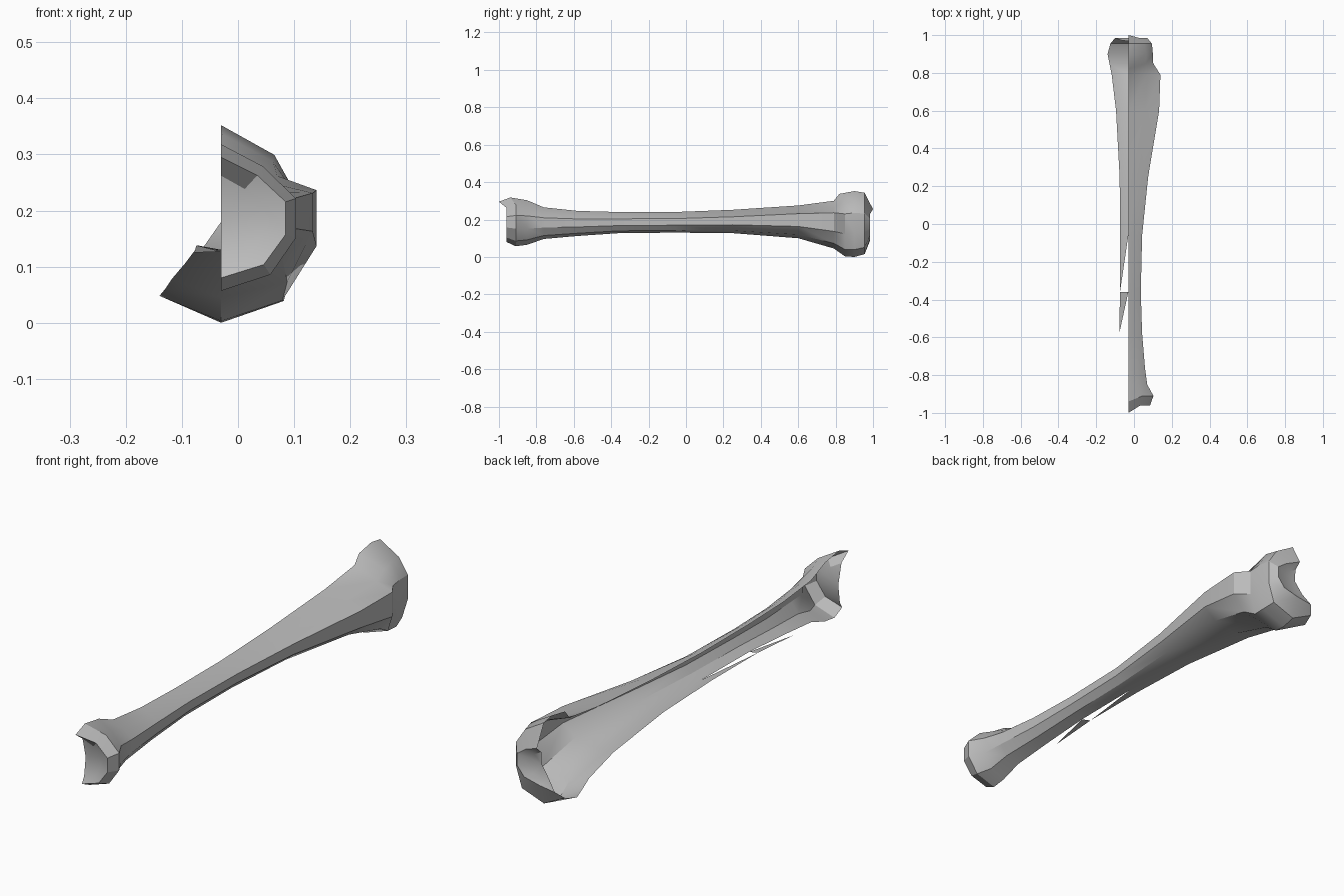
import bpy
import bmesh
import math

if "Cube" in bpy.data.objects:
    bpy.data.objects.remove(bpy.data.objects["Cube"], do_unlink=True)

CUT_X = -0.03   # plane along which the bone is split open

# Stations: y, half width, bottom, top, shoulder fullness, crease height, crest shift in y
STATIONS = [
    (-0.945, 0.075, 0.105, 0.262, 1, 0.64, -0.01),
    (-0.96, 0.115, 0.08, 0.295, 1, 0.63, -0.04),
    (-0.91, 0.133, 0.057, 0.318, 1, 0.63, -0.03),
    (-0.85, 0.10, 0.065, 0.303, 1, 0.65, 0),
    (-0.76, 0.088, 0.096, 0.265, 1, 0.67, 0),
    (-0.58, 0.073, 0.112, 0.246, 1, 0.68, 0),
    (-0.36, 0.066, 0.127, 0.24, 1, 0.68, 0),
    (-0.06, 0.073, 0.13, 0.24, 1, 0.68, 0),
    (0.25, 0.105, 0.127, 0.252, 1, 0.70, 0),
    (0.60, 0.163, 0.10, 0.275, 1, 0.75, 0),
    (0.79, 0.17, 0.045, 0.300, 1.05, 0.75, 0),
    (0.85, 0.132, 0.003, 0.337, 1.25, 0.68, -0.03),
    (0.90, 0.13, 0.0, 0.352, 1.3, 0.67, 0),
    (0.955, 0.125, 0.015, 0.343, 1.2, 0.66, 0),
    (0.985, 0.10, 0.10, 0.255, 1.05, 0.66, 0.015),
    (0.972, 0.055, 0.12, 0.23, 1, 0.66, 0),
]

# Outer edge (x, z) of the broken flap under the left side, from this station backward
FLAP_START = 5
FLAP = [(-0.078, 0.125), (-0.074, 0.138), (-0.073, 0.138), (-0.076, 0.13),
        (-0.095, 0.105), (-0.118, 0.078), (-0.13, 0.06), (-0.14, 0.048),
        (-0.125, 0.062), (-0.10, 0.09), (-0.065, 0.13)]

bone_mat = bpy.data.materials.new("bone grey")
bone_mat.use_nodes = True
grey = (0.5, 0.5, 0.5, 1)
bone_mat.diffuse_color = grey
bone_mat.node_tree.nodes["Principled BSDF"].inputs["Base Color"].default_value = grey

bm = bmesh.new()

# Half rings from crest to keel
rings = []
for y, width, low, high, full, crease, shift in STATIONS:
    section = [(0, 1), (0.56 * full, 0.85), (1, crease), (1, 0.36), (0.66 * full, 0.11), (0, 0)]
    ring = [bm.verts.new((CUT_X + u * width, y, low + v * (high - low))) for u, v in section]
    ring[0].co.y += shift
    rings.append(ring)

# Main wall
for a, b in zip(rings, rings[1:]):
    for i in range(5):
        bm.faces.new((a[i], a[i + 1], b[i + 1], b[i]))

# Left flap, with triangular gaps where it breaks away
flap = [bm.verts.new((x, STATIONS[FLAP_START + k][0], z)) for k, (x, z) in enumerate(FLAP)]
keel = [ring[5] for ring in rings[FLAP_START:]]
for k in range(len(flap) - 1):
    if k < 2:
        bm.faces.new((keel[k + 1], flap[k], flap[k + 1]))
    else:
        bm.faces.new((keel[k], flap[k], flap[k + 1], keel[k + 1]))

# Shallow end caps
front_centre = bm.verts.new((CUT_X, -0.935, 0.18))
back_centre = bm.verts.new((CUT_X, 0.968, 0.18))
for i in range(5):
    bm.faces.new((rings[0][i + 1], rings[0][i], front_centre))
    bm.faces.new((rings[-1][i], rings[-1][i + 1], back_centre))
bm.faces.new((keel[-1], flap[-1], back_centre))

# Point the wall outward
bm.normal_update()
side = max(bm.faces, key=lambda f: f.calc_center_median().x)
if side.normal.x < 0:
    bmesh.ops.reverse_faces(bm, faces=bm.faces[:])

mesh = bpy.data.meshes.new("split_bone")
bm.to_mesh(mesh)
bm.free()
mesh.materials.append(bone_mat)
bone = bpy.data.objects.new("split_bone", mesh)
bpy.context.collection.objects.link(bone)

bpy.ops.object.select_all(action='DESELECT')
bone.select_set(True)
bpy.context.view_layer.objects.active = bone
bpy.ops.object.shade_smooth_by_angle(angle=math.radians(30))
